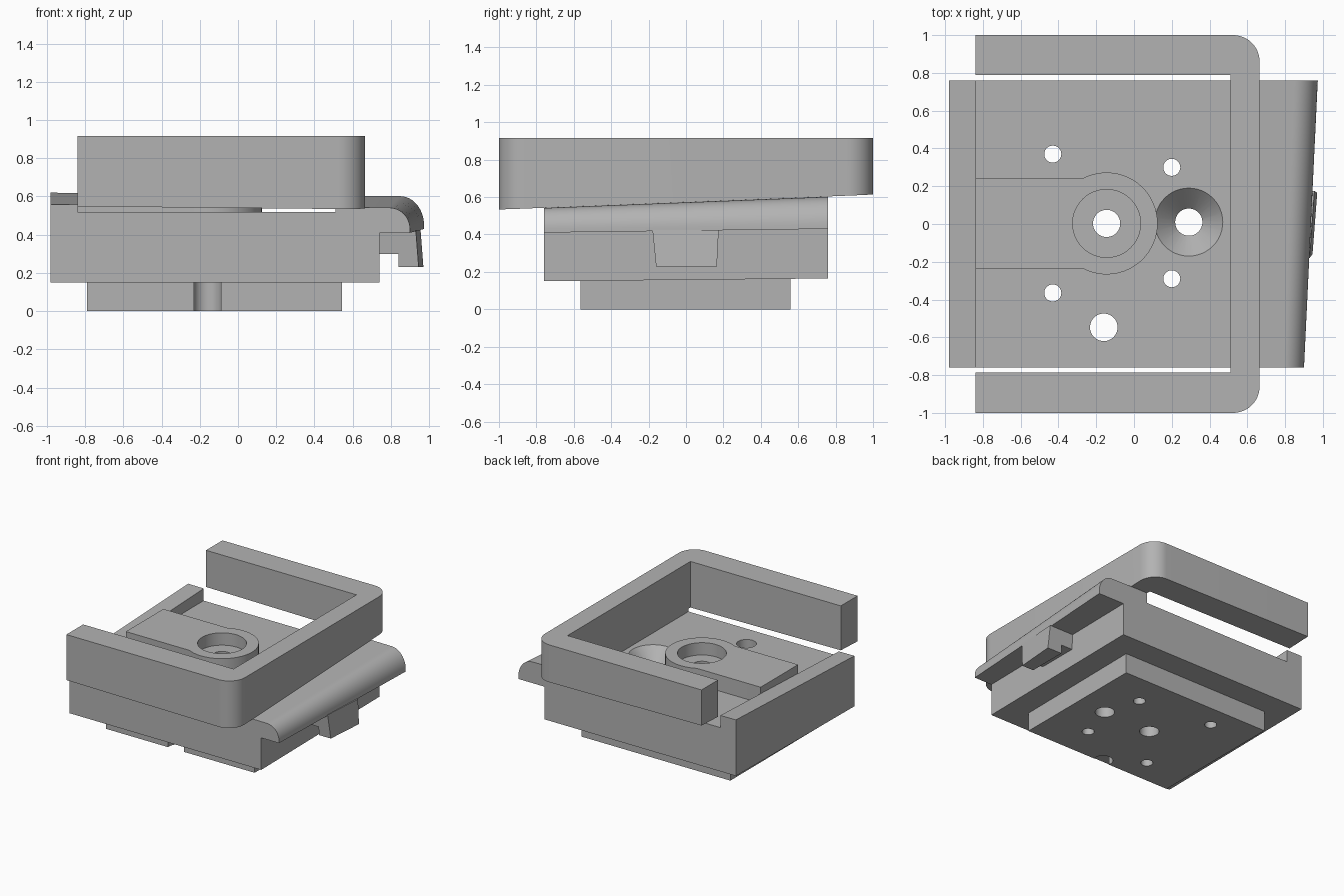
import bpy, bmesh, math

if "Cube" in bpy.data.objects:
    bpy.data.objects.remove(bpy.data.objects["Cube"])

grey = bpy.data.materials.new("plain grey")
grey.diffuse_color = (0.45, 0.45, 0.45, 1)
grey.use_nodes = True
grey.node_tree.nodes["Principled BSDF"].inputs["Base Color"].default_value = grey.diffuse_color


def loft(name, ring_a, ring_b):
    """Closed solid between two matching outlines."""
    bm = bmesh.new()
    a = [bm.verts.new(p) for p in ring_a]
    b = [bm.verts.new(p) for p in ring_b]
    n = len(a)
    bm.faces.new(a)
    bm.faces.new(b[::-1])
    for i in range(n):
        j = (i + 1) % n
        bm.faces.new((a[j], a[i], b[i], b[j]))
    bmesh.ops.recalc_face_normals(bm, faces=bm.faces)
    me = bpy.data.meshes.new(name)
    bm.to_mesh(me)
    bm.free()
    me.materials.append(grey)
    ob = bpy.data.objects.new(name, me)
    bpy.context.collection.objects.link(ob)
    return ob


def arc(cx, cy, rx, ry, a0, a1, n):
    return [(cx + rx * math.cos(math.radians(a0 + (a1 - a0) * i / n)),
             cy + ry * math.sin(math.radians(a0 + (a1 - a0) * i / n))) for i in range(n + 1)]


def cone(name, x, y, z0, z1, r0, r1):
    ring = lambda r, z: [(px, py, z) for px, py in arc(x, y, r, r, 0, 352.5, 47)]
    return loft(name, ring(r0, z0), ring(r1, z1))


def slope(x, y):
    """Tilted plane shared by the rim, the flange and the frame underside."""
    return 0.573 + 0.04 * y - 0.01 * (x - 0.665)


def body_section(y):
    t = (y + 0.76) / 1.52
    under = 0.15 + 0.015 * t        # underside of the body
    lip = 0.41 + 0.02 * t           # lower edge of the rolled flange
    edge = 0.90 + 0.073 * t         # outer edge of the flange
    r = 0.11 + 0.015 * t
    top = slope(edge - r, y)
    roll = arc(edge - r, lip + 0.02, r, top - lip - 0.02, 0, 90, 12)
    pts = [(-0.98, under), (0.74, under), (0.74, lip), (edge, lip)] + roll
    pts += [(0.51, slope(0.51, y)), (0.51, 0.52), (-0.84, 0.52),
            (-0.84, slope(-0.84, y)), (-0.98, slope(-0.98, y))]
    return [(x, y, z) for x, z in pts]


# Main body with rear rim and rolled flange
body = loft("body", body_section(-0.76), body_section(0.76))

# Base slab below the body
rect = [(-0.79, -0.565), (0.545, -0.565), (0.545, 0.56), (-0.79, 0.56)]
base = loft("base_slab", [(x, y, 0) for x, y in rect],
            [(x, y, 0.15 + 0.015 * (y + 0.76) / 1.52) for x, y in rect])

# Raised pad with round end
outline = [(-0.84, 0.243), (-0.84, -0.237)] + arc(-0.145, 0.003, 0.27, 0.27, -117.3, 117.3, 40)
pad = loft("raised_pad", [(x, y, 0.52) for x, y in outline], [(x, y, 0.65) for x, y in outline])

# U-shaped frame with rounded outer corners
u = [(-0.84, -0.785), (-0.84, -1)] + arc(0.525, -0.86, 0.14, 0.14, -90, 0, 12)
u += arc(0.525, 0.86, 0.14, 0.14, 0, 90, 12) + [(-0.84, 1), (-0.84, 0.79), (0.51, 0.79), (0.51, -0.785)]
frame = loft("frame", [(x, y, slope(x, y)) for x, y in u], [(x, y, 0.917) for x, y in u])

# Hooked tongue below the flange
hook = [(0.74, 0.30), (0.84, 0.30), (0.84, 0.23), (0.96, 0.23), (0.945, 0.425), (0.74, 0.425)]
tongue = loft("tongue",
              [(x - (0.015 if x > 0.9 else 0), -0.16 - 0.1 * (z - 0.23), z) for x, z in hook],
              [(x + (0.01 if x > 0.9 else 0), 0.165 + 0.05 * (z - 0.23), z) for x, z in hook])

# Cutters: through holes, countersink and pad pocket
holes = [(-0.43, 0.37, 0.045), (0.2, 0.3, 0.045), (0.2, -0.29, 0.045), (-0.43, -0.365, 0.045),
         (-0.16, -0.547, 0.073), (-0.145, 0.003, 0.072), (0.29, 0.01, 0.072)]
drills = [cone("drill", x, y, -0.1, 0.8, r, r) for x, y, r in holes]
sink = cone("countersink", 0.29, 0.01, 0.40, 0.53, 0.06, 0.19)
pocket = cone("pocket", -0.145, 0.003, 0.55, 0.8, 0.18, 0.18)


def cut(ob, cutters):
    bpy.context.view_layer.objects.active = ob
    for c in cutters:
        m = ob.modifiers.new("cut", "BOOLEAN")
        m.operation, m.solver, m.object = "DIFFERENCE", "EXACT", c
        bpy.ops.object.modifier_apply(modifier=m.name)


cut(body, drills + [sink])
cut(base, drills)
cut(pad, [drills[5], pocket])
for c in drills + [sink, pocket]:
    bpy.data.objects.remove(c)

# Smooth the round surfaces, keep edges sharp
for ob in (body, base, pad, frame):
    bpy.ops.object.select_all(action="DESELECT")
    ob.select_set(True)
    bpy.context.view_layer.objects.active = ob
    bpy.ops.object.shade_smooth_by_angle(angle=math.radians(30))
